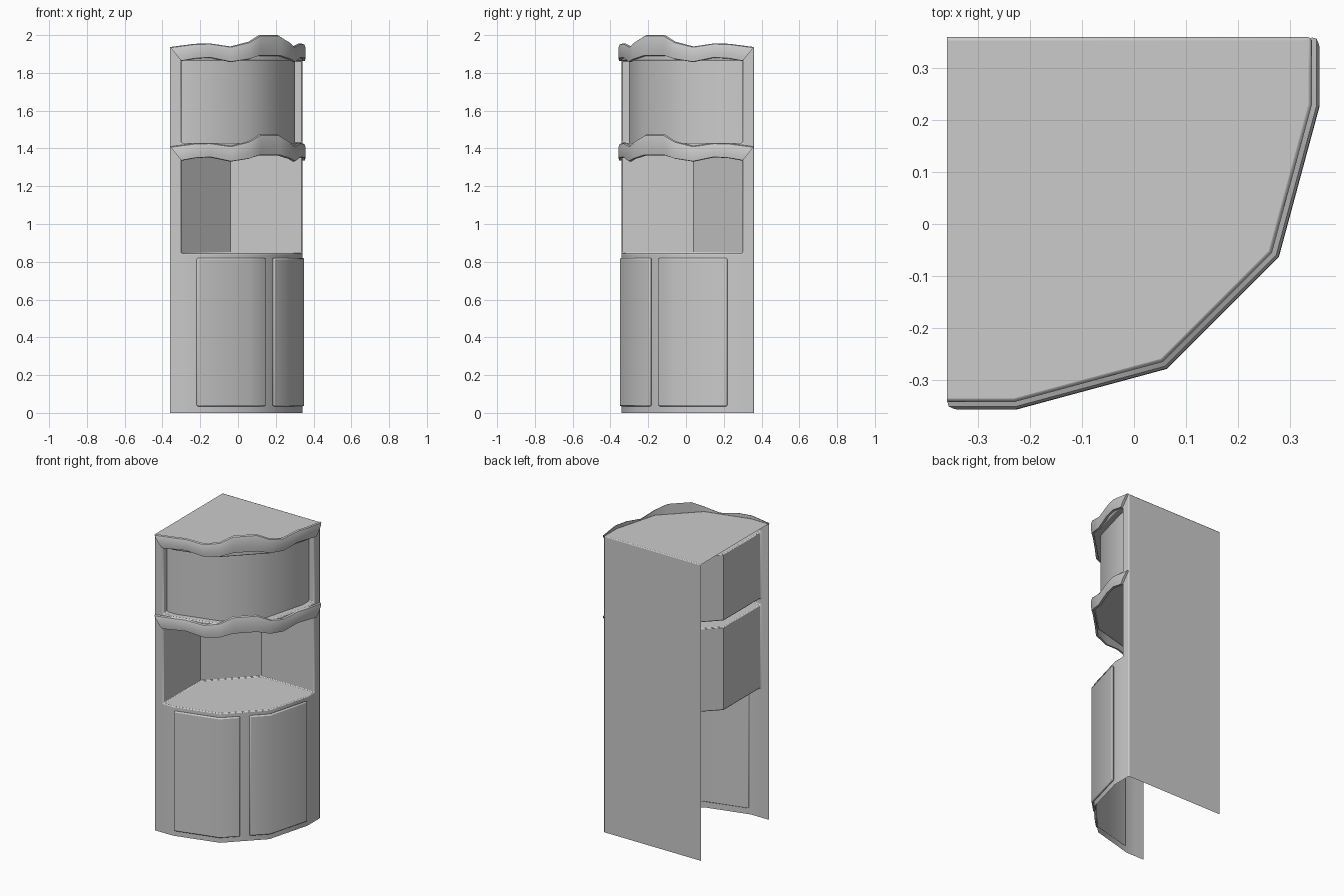
import bpy, bmesh, math
from mathutils import Vector

if "Cube" in bpy.data.objects:
    bpy.data.objects.remove(bpy.data.objects["Cube"])


def mirrored(half):
    """Complete a half path by mirroring it across the cabinet diagonal."""
    return half + [(-y, -x) for x, y in reversed(half)]


def offset(path, d):
    """Mitred outward offset of an open path."""
    pts = [Vector(p) for p in path]
    norms = []
    for a, b in zip(pts, pts[1:]):
        t = (b - a).normalized()
        norms.append(Vector((t.y, -t.x)))
    out = []
    for i, p in enumerate(pts):
        n0, n1 = norms[max(i - 1, 0)], norms[min(i, len(norms) - 1)]
        m = (n0 + n1).normalized()
        out.append(p + m * (d / m.dot(n0)))
    return out


def finish(name, bm, bevel=0):
    bmesh.ops.remove_doubles(bm, verts=bm.verts, dist=1e-5)
    bmesh.ops.recalc_face_normals(bm, faces=bm.faces)
    me = bpy.data.meshes.new(name)
    bm.to_mesh(me)
    bm.free()
    ob = bpy.data.objects.new(name, me)
    bpy.context.collection.objects.link(ob)
    bpy.ops.object.select_all(action='DESELECT')
    ob.select_set(True)
    bpy.context.view_layer.objects.active = ob
    bpy.ops.object.shade_smooth_by_angle(angle=math.radians(35))
    if bevel:
        mod = ob.modifiers.new("soft_edges", 'BEVEL')
        mod.width, mod.segments = bevel, 2
        mod.limit_method, mod.angle_limit = 'ANGLE', math.radians(60)
    return ob


def face(bm, pts):
    bm.faces.new([bm.verts.new(p) for p in pts])


def wall(bm, a, b, z0, z1):
    face(bm, [(a[0], a[1], z0), (b[0], b[1], z0), (b[0], b[1], z1), (a[0], a[1], z1)])


def loft(bm, cols):
    """Closed-section loft through equal point rings, capped at both ends."""
    rings = [[bm.verts.new(p) for p in c] for c in cols]
    n = len(rings[0])
    for r, s in zip(rings, rings[1:]):
        for i in range(n):
            j = (i + 1) % n
            bm.faces.new((r[i], s[i], s[j], r[j]))
    bm.faces.new(rings[0])
    bm.faces.new(rings[-1])


CORNER = (-.36, .36)
FRONT = mirrored([(-.36, -.342), (-.30, -.342), (-.23, -.342), (.055, -.265)])
LEVELS = [0, .845, 1.39, 1.43, 1.865, 1.935]
OPEN = FRONT[1:-1]

# Cabinet body: bent front with two openings, back wall, top and niches
bm = bmesh.new()
for k, (z0, z1) in enumerate(zip(LEVELS, LEVELS[1:])):
    for i, (a, b) in enumerate(zip(FRONT, FRONT[1:])):
        if k in (1, 3) and 0 < i < len(FRONT) - 2:
            continue
        wall(bm, a, b, z0, z1)
    wall(bm, FRONT[-1], CORNER, z0, z1)
    if k in (1, 3):
        niche = [OPEN[-1], (-.04, .30), (-.30, .04), OPEN[0]]
        for a, b in zip(niche, niche[1:]):
            wall(bm, a, b, z0, z1)
        for z in (z0, z1):
            face(bm, [(x, y, z) for x, y in OPEN + niche[1:-1]])
face(bm, [(x, y, LEVELS[-1]) for x, y in FRONT + [CORNER]])
bmesh.ops.remove_doubles(bm, verts=bm.verts, dist=1e-5)
finish("cabinet_body", bm, .006)

# Recessed curved panel in the upper opening
bm = bmesh.new()
inset = [Vector((-.30, -.302))] + offset(FRONT, -.04)[2:-2] + [Vector((.302, .30))]
for a, b in zip(inset, inset[1:]):
    wall(bm, a, b, 1.43, 1.865)
finish("upper_panel", bm)

# Pair of lower doors following the bent front
left = [(-.22, -.3393), (.055, -.265), (.140, -.180)]
right = [(-y, -x) for x, y in reversed(left)]
for name, path in (("left_door", left), ("right_door", right)):
    bm = bmesh.new()
    cols = []
    for p, q in zip(offset(path, -.002), offset(path, .014)):
        cols.append([(p.x, p.y, .035), (q.x, q.y, .035), (q.x, q.y, .82), (p.x, p.y, .82)])
    loft(bm, cols)
    finish(name, bm, .008)

# Wavy mouldings: points along the front with top and bottom heights
half = [(-.36, -.342), (-.23, -.342), (-.15, -.3204), (-.04, -.2907),
        (.055, -.265), (.11, -.21)]
heights = [(1.937, 1.862), (1.954, 1.875), (1.956, 1.88), (1.94, 1.857),
           (1.965, 1.872), (2.0, 1.89)]
heights += heights[::-1]
PROFILE = [(0, 0), (.013, .03), (.016, .3), (.015, .75), (.010, .95), (0, 1)]
for name, drop in (("top_moulding", 0), ("middle_moulding", .527)):
    bm = bmesh.new()
    path = mirrored(half)
    rows = [offset(path, d) for d, t in PROFILE]
    cols = []
    for i, (top, bot) in enumerate(heights):
        col = []
        for row, (d, t) in zip(rows, PROFILE):
            x, y = row[i]
            # slanted mitre at both ends
            if i == 0:
                x += .06 * (1 - t)
            elif i == len(path) - 1:
                y -= .06 * (1 - t)
            col.append((x, y, bot + (top - bot) * t - drop))
        cols.append(col)
    loft(bm, cols)
    finish(name, bm)
